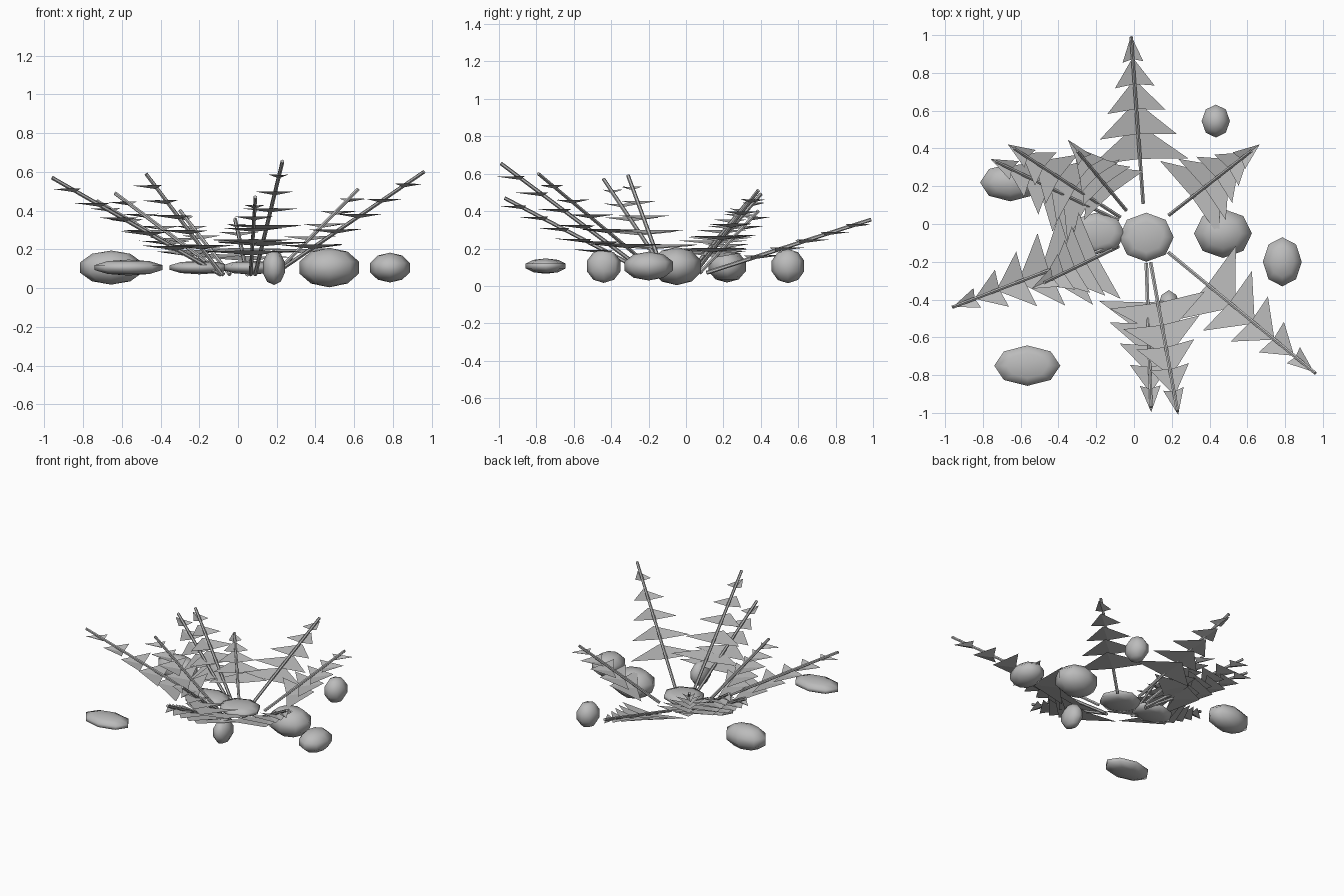
import bpy, bmesh, math
from mathutils import Vector, Matrix

if "Cube" in bpy.data.objects:
    bpy.data.objects.remove(bpy.data.objects["Cube"])

grey = bpy.data.materials.new("plain grey")
grey.diffuse_color = (0.5, 0.5, 0.5, 1)
grey.use_nodes = True
grey.node_tree.nodes["Principled BSDF"].inputs["Base Color"].default_value = grey.diffuse_color

CENTRE = Vector((0.06, -0.05, 0.07))   # point the fronds radiate from
UP = Vector((0, 0, 1))


def finish(name, bm):
    mesh = bpy.data.meshes.new(name)
    bm.to_mesh(mesh)
    bm.free()
    mesh.materials.append(grey)
    ob = bpy.data.objects.new(name, mesh)
    bpy.context.collection.objects.link(ob)
    return ob


def frond(i, tip, spread=1.0):
    tip = Vector(tip)
    flat = Vector((tip.x - CENTRE.x, tip.y - CENTRE.y, 0)).normalized()
    side = flat.cross(UP)
    base = CENTRE + flat * 0.16
    axis = tip - base
    # thin straight stem
    bm = bmesh.new()
    place = Matrix.Translation((base + tip) / 2) @ axis.to_track_quat('Z', 'Y').to_matrix().to_4x4()
    bmesh.ops.create_cone(bm, cap_ends=True, segments=6, radius1=0.011, radius2=0.010,
                          depth=axis.length, matrix=place)
    finish(f"frond_stem_{i}", bm)
    # five tiers of swept-back leaf pairs in a shallow V, wider towards the base
    bm = bmesh.new()
    for k in range(5):
        root = base + axis * (0.85 - 0.15 * k)
        width = (0.055 + 0.05 * k) * spread
        length = 0.14 + 0.016 * k
        apex = bm.verts.new(root + flat * length + UP * length * 0.12)
        inner = bm.verts.new(root + flat * 0.015)
        right = bm.verts.new(root + side * width + UP * 0.02)
        left = bm.verts.new(root - side * width + UP * 0.02)
        bm.faces.new((apex, inner, right))
        bm.faces.new((apex, left, inner))
    bmesh.ops.recalc_face_normals(bm, faces=bm.faces)
    for f in bm.faces:
        if f.normal.z < 0:
            f.normal_flip()
    finish(f"frond_leaves_{i}", bm)


def rock(i, centre, radii):
    bm = bmesh.new()
    bmesh.ops.create_uvsphere(bm, u_segments=8, v_segments=5, radius=1)
    c = 1 / math.cos(math.radians(18))
    bmesh.ops.scale(bm, verts=bm.verts, vec=(radii[0] * c, radii[1] * c, radii[2]))
    bmesh.ops.translate(bm, verts=bm.verts, vec=centre)
    for f in bm.faces:
        f.smooth = True
    finish(f"rock_{i}", bm)


# frond tips
TIPS = [(-0.015, 0.99, 0.355), (0.62, 0.386, 0.51), (0.96, -0.79, 0.60),
        (0.23, -0.99, 0.655), (0.09, -0.97, 0.47), (-0.96, -0.44, 0.57),
        (-0.475, -0.31, 0.59), (-0.635, 0.40, 0.49), (-0.73, 0.33, 0.45),
        (-0.30, 0.386, 0.40)]
for i, t in enumerate(TIPS, 1):
    frond(i, t, 0.8 if i == 10 else 1.0)

# rocks: centre x, y and radii
ROCKS = [((-0.565, -0.75), (0.175, 0.107, 0.041)),
         ((0.185, -0.44), (0.057, 0.09, 0.09)),
         ((0.785, -0.20), (0.103, 0.13, 0.077)),
         ((0.471, -0.05), (0.153, 0.13, 0.102)),
         ((-0.655, 0.22), (0.16, 0.10, 0.088)),
         ((0.433, 0.545), (0.075, 0.087, 0.092)),
         ((0.065, -0.07), (0.145, 0.13, 0.036)),
         ((-0.20, -0.05), (0.155, 0.11, 0.035))]
for i, (p, r) in enumerate(ROCKS, 1):
    rock(i, (p[0], p[1], 0.106), r)
